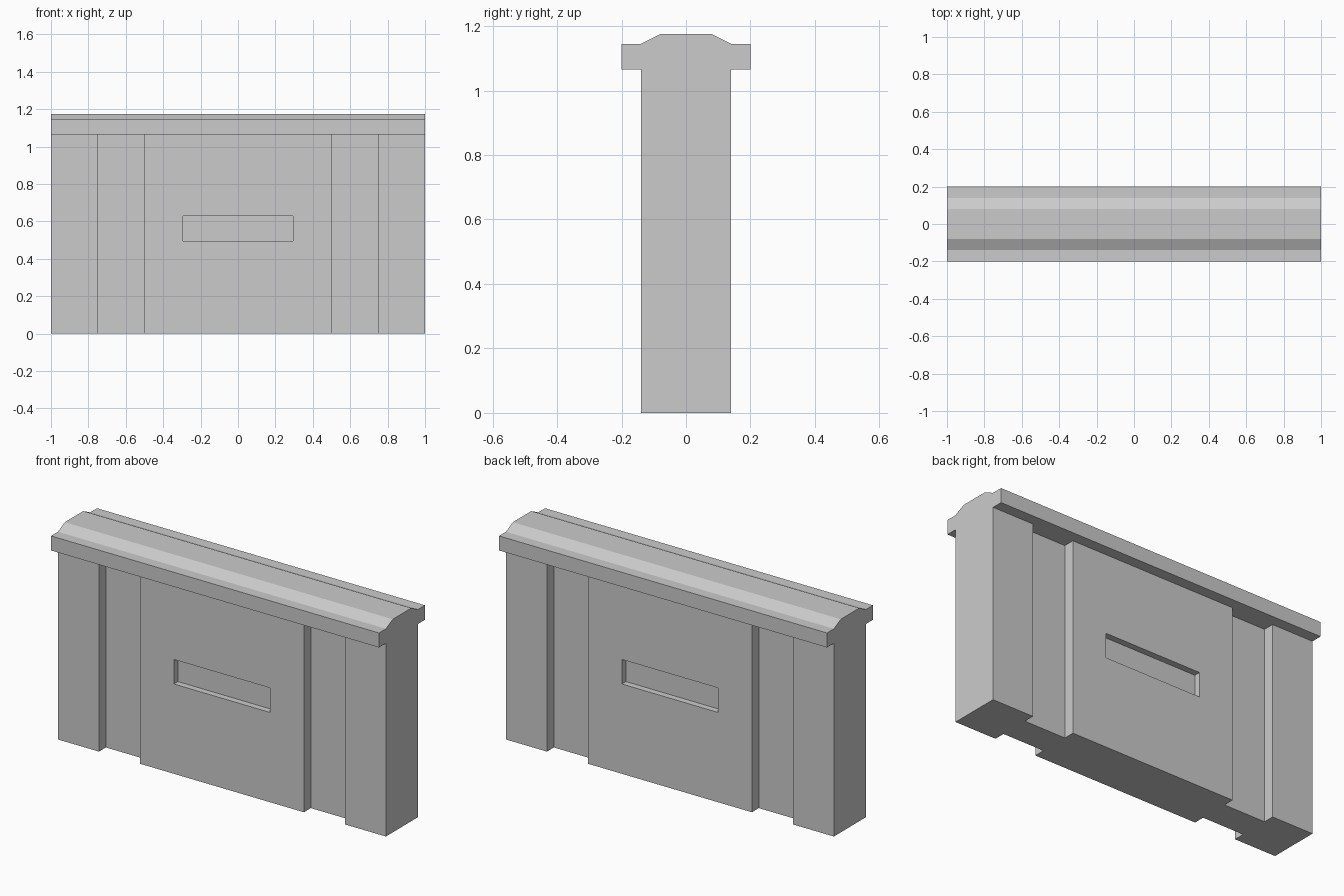
import bpy, bmesh
from mathutils import Matrix, Vector

if "Cube" in bpy.data.objects:
    bpy.data.objects.remove(bpy.data.objects["Cube"])

HALF_LEN = 1.0
WALL_Y, CAP_Y = 0.14, 0.20      # half thickness of wall and coping
CAP_Z = 1.065                   # underside of the coping


def new_object(name, bm):
    bmesh.ops.recalc_face_normals(bm, faces=bm.faces)
    mesh = bpy.data.meshes.new(name)
    bm.to_mesh(mesh)
    bm.free()
    obj = bpy.data.objects.new(name, mesh)
    bpy.context.collection.objects.link(obj)
    return obj


def add_box(bm, lo, hi):
    lo, hi = Vector(lo), Vector(hi)
    bmesh.ops.create_cube(bm, size=1, matrix=Matrix.Translation((lo + hi) / 2)
                          @ Matrix.Diagonal((*(hi - lo), 1)))


# Barrier: wall and bevelled coping as one mirrored cross-section, extruded along x
half = [(WALL_Y, 0), (WALL_Y, CAP_Z), (CAP_Y, CAP_Z), (CAP_Y, 1.145),
        (WALL_Y, 1.145), (0.08, 1.175)]
profile = half + [(-y, z) for y, z in reversed(half)]
bm = bmesh.new()
end = bm.faces.new([bm.verts.new((-HALF_LEN, y, z)) for y, z in profile])
side = bmesh.ops.extrude_face_region(bm, geom=[end], use_keep_orig=True)
bmesh.ops.translate(bm, vec=(2 * HALF_LEN, 0, 0),
                    verts=[v for v in side["geom"] if isinstance(v, bmesh.types.BMVert)])
barrier = new_object("barrier_wall", bm)

# Cutters: two full-height channels and one central slot on each face
bm = bmesh.new()
for s in (-1, 1):
    def cut(x0, x1, z0, z1, depth):
        ys = sorted((s * (WALL_Y - depth), s * 0.3))
        add_box(bm, (x0, ys[0], z0), (x1, ys[1], z1))
    cut(-0.75, -0.5, -0.1, CAP_Z, 0.06)
    cut(0.5, 0.75, -0.1, CAP_Z, 0.06)
    cut(-0.293, 0.293, 0.495, 0.63, 0.035)
cutter = new_object("recess_cutter", bm)
cutter.hide_render = True

# Carve the recesses, then discard the cutter
mod = barrier.modifiers.new("recesses", 'BOOLEAN')
mod.operation, mod.solver, mod.object = 'DIFFERENCE', 'EXACT', cutter
bpy.context.view_layer.objects.active = barrier
barrier.select_set(True)
bpy.ops.object.modifier_apply(modifier=mod.name)
bpy.data.objects.remove(cutter)
